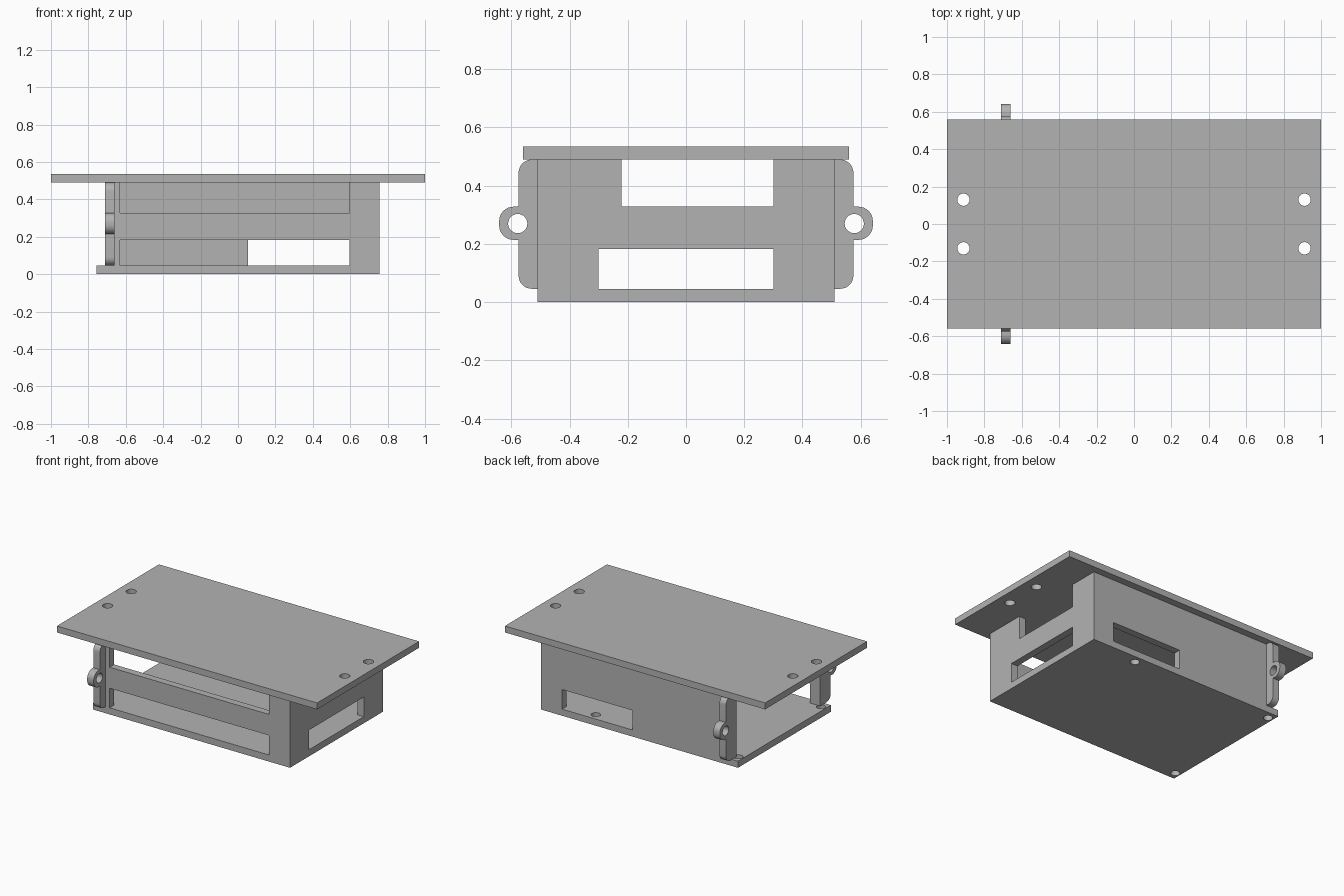
import bpy, bmesh
from math import cos, sin, pi, radians
from mathutils import Matrix, Vector

cube = bpy.data.objects.get("Cube")
if cube:
    bpy.data.objects.remove(cube, do_unlink=True)

grey = bpy.data.materials.new("plain grey")
grey.use_nodes = True
grey.diffuse_color = (0.45, 0.45, 0.45, 1)
grey.node_tree.nodes["Principled BSDF"].inputs["Base Color"].default_value = grey.diffuse_color

# Plate orientations: local (u, v, depth) to world
FLAT = Matrix.Identity(4)
ALONG_X = Matrix.Rotation(radians(90), 4, "X")                     # u = x, v = z
ALONG_Y = Matrix(((0, 0, 1, 0), (1, 0, 0, 0), (0, 1, 0, 0), (0, 0, 0, 1)))  # u = y, v = z


def circle(u, v, r=0.033, n=32):
    return [(u + r * cos(2 * pi * i / n), v + r * sin(2 * pi * i / n)) for i in range(n)]


def rect(u0, u1, v0, v1):
    return [(u0, v0), (u1, v0), (u1, v1), (u0, v1)]


def rounded(u, v, r, side, n=8):
    """Outer corner rounded off; side -1 is a lower corner, +1 an upper one."""
    arc = [(u - r + r * cos(a), v + side * r * (sin(a) - 1))
           for a in (i * pi / 2 / n for i in range(n + 1))]
    return arc if side > 0 else arc[::-1]


def plate(name, loops, thickness, orient, centre):
    """Filled outline with holes, given a thickness."""
    curve = bpy.data.curves.new(name, "CURVE")
    curve.dimensions = "2D"
    curve.fill_mode = "BOTH"
    curve.extrude = thickness / 2
    for loop in loops:
        spline = curve.splines.new("POLY")
        spline.points.add(len(loop) - 1)
        for point, (u, v) in zip(spline.points, loop):
            point.co = (u, v, 0, 1)
        spline.use_cyclic_u = True
    helper = bpy.data.objects.new(name + "_outline", curve)
    bpy.context.collection.objects.link(helper)
    graph = bpy.context.evaluated_depsgraph_get()
    mesh = bpy.data.meshes.new_from_object(helper.evaluated_get(graph))
    bpy.data.objects.remove(helper, do_unlink=True)

    bm = bmesh.new()
    bm.from_mesh(mesh)
    bmesh.ops.remove_doubles(bm, verts=bm.verts, dist=1e-5)
    bmesh.ops.transform(bm, matrix=Matrix.Translation(Vector(centre)) @ orient, verts=bm.verts)
    bmesh.ops.recalc_face_normals(bm, faces=bm.faces)
    bm.to_mesh(mesh)
    bm.free()
    mesh.name = name
    mesh.materials.clear()
    mesh.materials.append(grey)
    obj = bpy.data.objects.new(name, mesh)
    bpy.context.collection.objects.link(obj)
    bpy.ops.object.select_all(action="DESELECT")
    obj.select_set(True)
    bpy.context.view_layer.objects.active = obj
    bpy.ops.object.shade_smooth_by_angle(angle=radians(30))
    return obj


FLOOR_TOP, LID_BASE, LID_TOP = 0.046, 0.49, 0.535
SILL, RAIL = 0.182, 0.328
LEFT, RIGHT, HALF, T = -0.757, 0.757, 0.51, 0.05


def wall_outline(u0, u1, low, high=None):
    """Wall outline with a window above the floor and an optional cut-out under the lid."""
    pts = [(u0, FLOOR_TOP), (low[0], FLOOR_TOP), (low[0], SILL),
           (low[1], SILL), (low[1], FLOOR_TOP), (u1, FLOOR_TOP), (u1, LID_BASE)]
    if high:
        pts += [(high[1], LID_BASE), (high[1], RAIL), (high[0], RAIL), (high[0], LID_BASE)]
    return pts + [(u0, LID_BASE)]


# Lid with two screw holes at each end
lid_holes = [circle(x, y) for x in (-0.912, 0.912) for y in (-0.13, 0.13)]
plate("lid", [rect(-1, 1, -0.56, 0.56)] + lid_holes, LID_TOP - LID_BASE, FLAT,
      (0, 0, (LID_BASE + LID_TOP) / 2))

# Floor with three mounting holes
floor_holes = [circle(x, y, 0.03) for x, y in ((-0.72, 0.455), (-0.72, -0.455), (0.375, 0.455))]
plate("floor", [rect(LEFT, RIGHT, -HALF, HALF)] + floor_holes, FLOOR_TOP, FLAT,
      (0, 0, FLOOR_TOP / 2))

# Walls; the left-hand end stays open
FLANGE_X = -0.685
wall_start = FLANGE_X + T / 2
inner = HALF - T
plate("front_wall", [wall_outline(wall_start, RIGHT, (-0.63, 0.595), (-0.63, 0.595))], T,
      ALONG_X, (0, -HALF + T / 2, 0))
plate("back_wall", [wall_outline(wall_start, RIGHT, (0.053, 0.595))], T,
      ALONG_X, (0, HALF - T / 2, 0))
plate("end_wall", [wall_outline(-inner, inner, (-0.3, 0.3), (-0.222, 0.3))], T,
      ALONG_Y, (RIGHT - T / 2, 0, 0))

# Flanges with a drilled ear on each side of the open end
EDGE, EAR = 0.575, 0.642
flange = ([(inner, FLOOR_TOP)] + rounded(EDGE, FLOOR_TOP, 0.045, -1)
          + [(EDGE, 0.214)] + rounded(EAR, 0.214, 0.05, -1)
          + rounded(EAR, RAIL, 0.05, 1) + [(EDGE, RAIL)]
          + rounded(EDGE, LID_BASE, 0.045, 1) + [(inner, LID_BASE)])
for name, side in (("front_flange", -1), ("back_flange", 1)):
    loops = [[(side * u, v) for u, v in loop] for loop in (flange, circle(0.578, 0.27))]
    plate(name, loops, T, ALONG_Y, (FLANGE_X, 0, 0))
